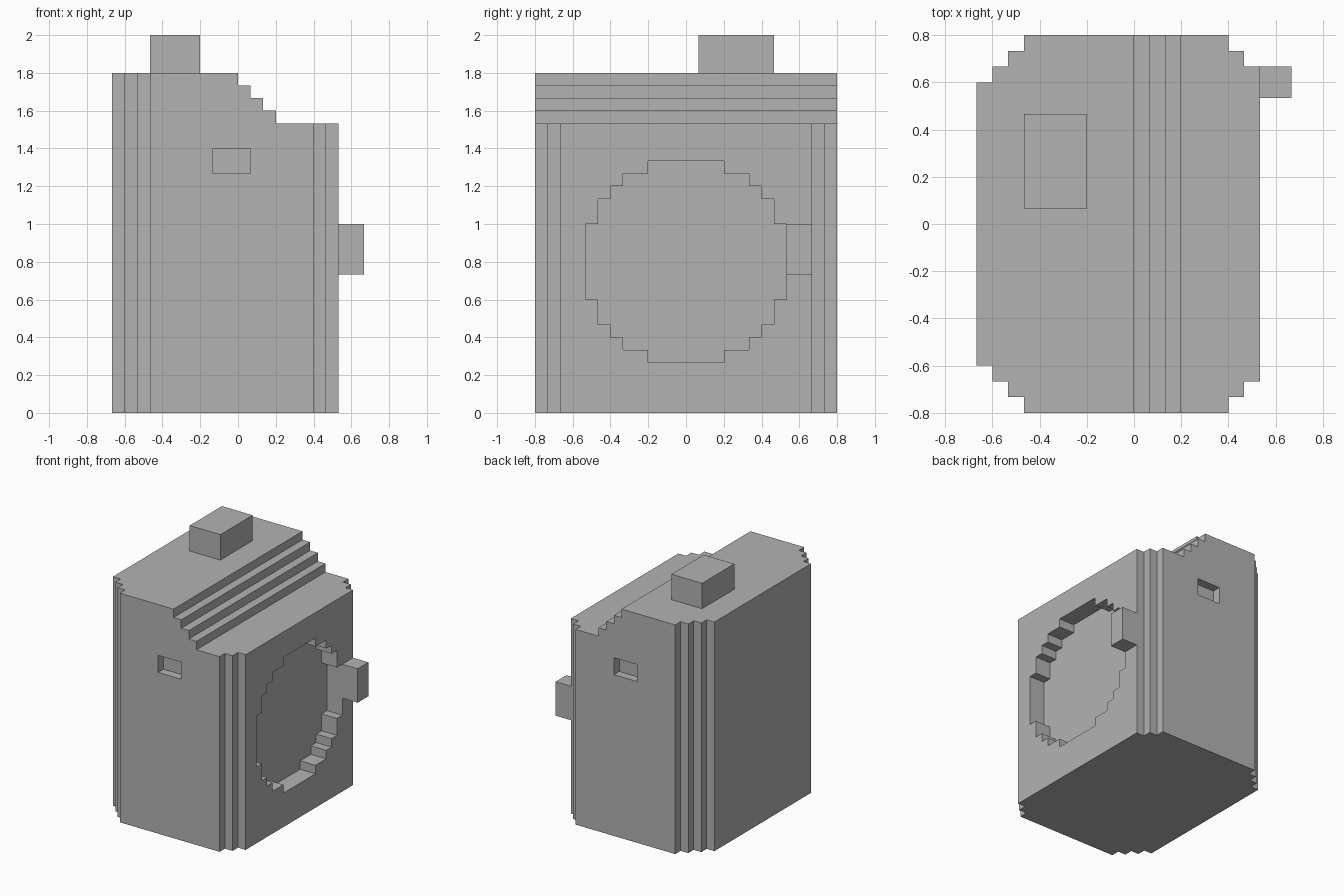
import bpy
import bmesh
from mathutils import Vector

U = 1 / 15  # size of one grid block

if "Cube" in bpy.data.objects:
    bpy.data.objects.remove(bpy.data.objects["Cube"], do_unlink=True)

grey = bpy.data.materials.new("plain_grey")
grey.use_nodes = True
colour = (0.45, 0.45, 0.45, 1)
grey.diffuse_color = colour
grey.node_tree.nodes["Principled BSDF"].inputs["Base Color"].default_value = colour


def prism(name, outline, axis, start, end):
    """Extrude a 2D outline (in blocks) along one axis."""
    def place(a, b):
        point = [a, b]
        point.insert(axis, start)
        return Vector(point) * U

    bm = bmesh.new()
    face = bm.faces.new([bm.verts.new(place(a, b)) for a, b in outline])
    grown = bmesh.ops.extrude_face_region(bm, geom=[face], use_keep_orig=True)
    offset = Vector()
    offset[axis] = (end - start) * U
    moved = [g for g in grown["geom"] if isinstance(g, bmesh.types.BMVert)]
    bmesh.ops.translate(bm, verts=moved, vec=offset)
    bmesh.ops.recalc_face_normals(bm, faces=bm.faces)
    mesh = bpy.data.meshes.new(name)
    bm.to_mesh(mesh)
    bm.free()
    mesh.materials.append(grey)
    obj = bpy.data.objects.new(name, mesh)
    bpy.context.collection.objects.link(obj)
    return obj


def box(name, x, y, z):
    outline = [(x[0], y[0]), (x[1], y[0]), (x[1], y[1]), (x[0], y[1])]
    return prism(name, outline, 2, *z)


def mirror(points, sx, sy):
    return [(a * sx, b * sy) for a, b in reversed(points)]


def cut(target, cutter):
    mod = target.modifiers.new(cutter.name, "BOOLEAN")
    mod.operation = "DIFFERENCE"
    mod.solver = "EXACT"
    mod.object = cutter
    bpy.context.view_layer.objects.active = target
    bpy.ops.object.modifier_apply(modifier=mod.name)
    bpy.data.objects.remove(cutter, do_unlink=True)


# Body: upright prism with stepped corners
back_edge = [(8, 10), (7, 10), (7, 11), (6, 11), (6, 12), (-7, 12), (-7, 11),
             (-8, 11), (-8, 10), (-9, 10), (-9, 9), (-10, 9)]
body = prism("body", back_edge + mirror(back_edge, 1, -1), 2, 0, 27)

# Stepped slope on the top
steps = [(10, 28), (10, 23), (3, 23)]
for x in (3, 2, 1):
    steps += [(x, 27 - x), (x - 1, 27 - x)]
steps = list(dict.fromkeys(steps)) + [(0, 28)]
cut(body, prism("slope_cutter", steps, 1, -14, 14))

# Round recess in the side, built from one stepped quarter
quarter = [(8, 3), (7, 3), (7, 5), (6, 5), (6, 6), (5, 6), (5, 7), (3, 7), (3, 8)]
half = quarter + mirror(quarter, -1, 1)
ring = [(y, z + 12) for y, z in half + mirror(half, 1, -1)]
cut(body, prism("recess_cutter", ring, 0, 6, 9))

# Small slots in front and back
for side in (-1, 1):
    cut(body, box("slot_cutter", (-2, 1), sorted((11 * side, 13 * side)), (19, 21)))

# Button on top and latch on the side
box("top_button", (-7, -3), (1, 7), (27, 30))
box("side_latch", (8, 10), (8, 10), (11, 15))
